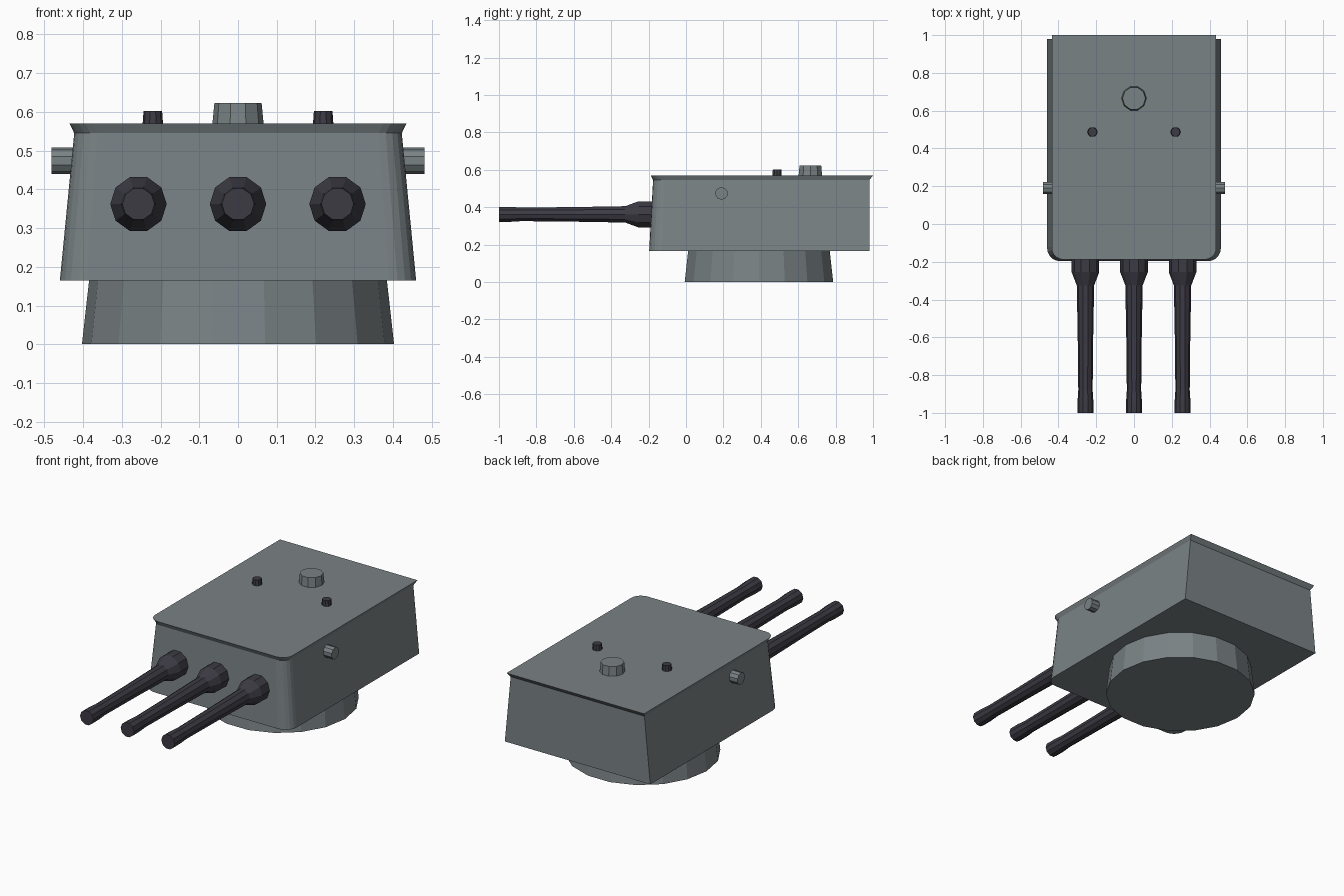
import bpy, bmesh, math
from mathutils import Vector, Matrix

if "Cube" in bpy.data.objects:
    bpy.data.objects.remove(bpy.data.objects["Cube"])


def material(name, rgb):
    m = bpy.data.materials.new(name)
    m.diffuse_color = (*rgb, 1)
    m.use_nodes = True
    m.node_tree.nodes["Principled BSDF"].inputs["Base Color"].default_value = m.diffuse_color
    return m


GREY = material("naval grey", (0.195, 0.225, 0.235))
DARK = material("gun metal", (0.046, 0.043, 0.057))


def loft(name, rings, mat):
    """Skin a list of equal-length point rings and cap both ends."""
    bm = bmesh.new()
    loops = [[bm.verts.new(p) for p in ring] for ring in rings]
    n = len(loops[0])
    for a, b in zip(loops, loops[1:]):
        for i in range(n):
            j = (i + 1) % n
            bm.faces.new((a[i], a[j], b[j], b[i]))
    bm.faces.new(loops[0][::-1])
    bm.faces.new(loops[-1])
    bmesh.ops.recalc_face_normals(bm, faces=bm.faces)
    mesh = bpy.data.meshes.new(name)
    bm.to_mesh(mesh)
    bm.free()
    mesh.materials.append(mat)
    ob = bpy.data.objects.new(name, mesh)
    bpy.context.collection.objects.link(ob)
    return ob


def turned(name, profile, sides, mat, origin, rot=Matrix()):
    """Faceted round part: profile is (height along axis, radius)."""
    rings = []
    for h, r in profile:
        ang = [math.tau * i / sides for i in range(sides)]
        rings.append([Vector(origin) + rot @ Vector((r * math.cos(a), r * math.sin(a), h))
                      for a in ang])
    return loft(name, rings, mat)


def house_ring(z, half, front, back, radius, steps=5):
    """Plan outline: square back corners, rounded front corners."""
    right = [(half, back)]
    for i in range(steps + 1):
        a = math.pi / 2 * i / steps
        right.append((half - radius + radius * math.cos(a),
                      front + radius - radius * math.sin(a)))
    pts = right + [(-x, y) for x, y in reversed(right)]
    return [(x, y, z) for x, y in pts]


# Gun house with flared roof edge
loft("gun_house", [house_ring(0.165, 0.46, -0.197, 0.98, 0.07),
                   house_ring(0.545, 0.423, -0.176, 0.98, 0.06),
                   house_ring(0.57, 0.435, -0.188, 1.0, 0.06)], GREY)

# Tapered turret base
turned("turret_base", [(0, 0.403), (0.17, 0.384)], 18, GREY, (0, 0.39, 0))

# Three gun barrels, axis along -y
forward = Matrix.Rotation(math.pi / 2, 4, 'X')
barrel = [(0.1, 0.073), (0.255, 0.073), (0.325, 0.046), (0.6, 0.041),
          (0.88, 0.038), (0.94, 0.042), (1.0, 0.042)]
for name, x in (("left", -0.257), ("middle", 0), ("right", 0.257)):
    turned(name + "_gun_barrel", barrel, 10, DARK, (x, 0, 0.362), forward)

# Rangefinder stubs on the sides and periscopes on the roof
for name, s in (("left", -1), ("right", 1)):
    sideways = Matrix.Rotation(s * math.pi / 2, 4, 'Y')
    turned(name + "_rangefinder", [(0.38, 0.034), (0.482, 0.034)], 10, GREY,
           (0, 0.19, 0.474), sideways)
    turned(name + "_periscope", [(0.56, 0.027), (0.602, 0.024)], 10, DARK,
           (s * 0.22, 0.487, 0))

# Roof hatch
turned("roof_hatch", [(0.56, 0.067), (0.623, 0.061)], 10, GREY, (0, 0.665, 0))
